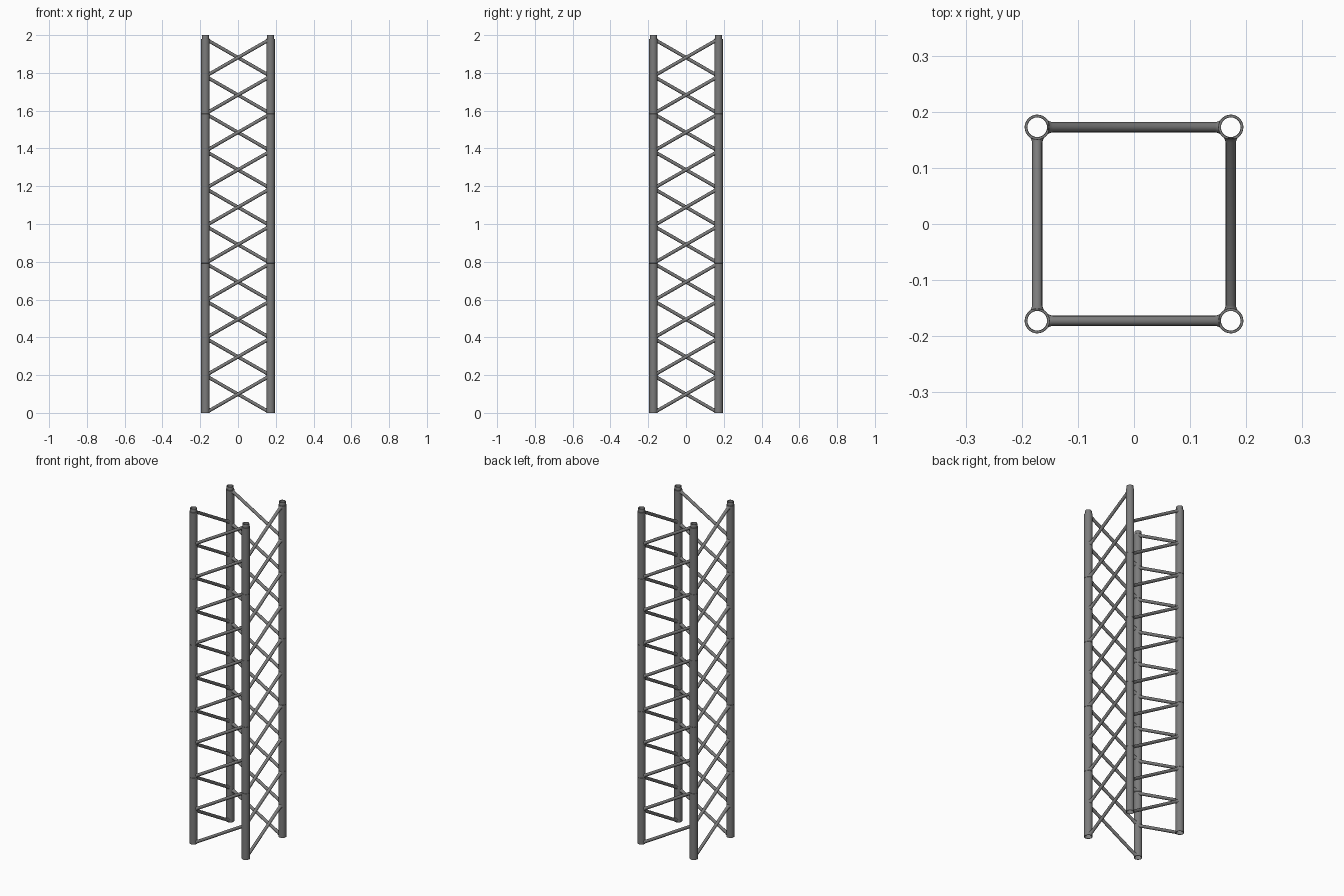
import bpy, bmesh, math

if "Cube" in bpy.data.objects:
    bpy.data.objects.remove(bpy.data.objects["Cube"])

BAY = 0.198            # height of one diagonal bay
MODULE = 2 * BAY       # height of one stacked truss section
HALF = 0.1725          # leg centre offset
SIDES = 28

# dark grey metal
METAL = bpy.data.materials.new("dark_metal")
METAL.diffuse_color = (0.2, 0.2, 0.2, 1)
METAL.use_nodes = True
METAL.node_tree.nodes["Principled BSDF"].inputs["Base Color"].default_value = METAL.diffuse_color


def skin(name, rings, closed):
    """Bridge consecutive vertex rings into an object; loop back or cap the ends."""
    bm = bmesh.new()
    vs = [[bm.verts.new(p) for p in ring] for ring in rings]
    n = len(rings[0])
    pairs = list(zip(vs, vs[1:])) + ([(vs[-1], vs[0])] if closed else [])
    for a, b in pairs:
        for i in range(n):
            j = (i + 1) % n
            bm.faces.new((a[i], a[j], b[j], b[i]))
    if not closed:
        bm.faces.new(vs[0])
        bm.faces.new(vs[-1])
    bmesh.ops.recalc_face_normals(bm, faces=bm.faces)
    me = bpy.data.meshes.new(name)
    bm.to_mesh(me)
    bm.free()
    me.materials.append(METAL)
    ob = bpy.data.objects.new(name, me)
    bpy.context.collection.objects.link(ob)
    bpy.ops.object.select_all(action='DESELECT')
    ob.select_set(True)
    bpy.context.view_layer.objects.active = ob
    bpy.ops.object.shade_smooth_by_angle(angle=math.radians(35))
    return ob


def stack(ob, count, step):
    m = ob.modifiers.new("stack", 'ARRAY')
    m.count = count
    m.use_relative_offset = False
    m.use_constant_offset = True
    m.constant_offset_displace = (0, 0, step)


def circle(r, z):
    return [(r * math.cos(2 * math.pi * i / SIDES),
             r * math.sin(2 * math.pi * i / SIDES), z) for i in range(SIDES)]


# hollow leg section with chamfered ends and a narrower spigot on top
LEG = [(0.0195, 0), (0.0220, 0), (0.0225, 0.0006), (0.0225, MODULE - 0.0006),
       (0.0220, MODULE), (0.0187, MODULE), (0.0187, MODULE + 0.0185),
       (0.0182, MODULE + 0.02), (0.0175, MODULE + 0.02),
       (0.0175, MODULE - 0.03), (0.0195, MODULE - 0.03)]


def make_leg(k):
    ob = skin("leg_%d" % (k + 1), [circle(r, z) for r, z in LEG], True)
    a = math.radians(45 + 90 * k)
    ob.location = (HALF * math.sqrt(2) * math.cos(a), HALF * math.sqrt(2) * math.sin(a), 0)
    stack(ob, 5, MODULE)


# rising diagonal with flared weld ends, cut vertically at the legs
BRACE = [(-0.1530, 0.0120), (-0.1495, 0.0103), (-0.1450, 0.0090),
         (0.1450, 0.0090), (0.1495, 0.0103), (0.1530, 0.0120)]


def make_braces(k, name):
    slope = BAY / (2 * HALF)
    stretch = math.sqrt(1 + slope * slope)
    rings = []
    for x, r in BRACE:
        ring = []
        for i in range(16):
            t = 2 * math.pi * i / 16
            z = BAY / 2 + slope * x + r * stretch * math.sin(t)
            ring.append((x, -HALF + r * math.cos(t), max(z, 0)))
        rings.append(ring)
    ob = skin(name, rings, False)
    ob.rotation_euler.z = math.radians(90 * k)
    stack(ob, 10, BAY)


# four legs and the spiral of diagonals on each side
for k, side in enumerate(("front", "right", "back", "left")):
    make_leg(k)
    make_braces(k, side + "_diagonals")
